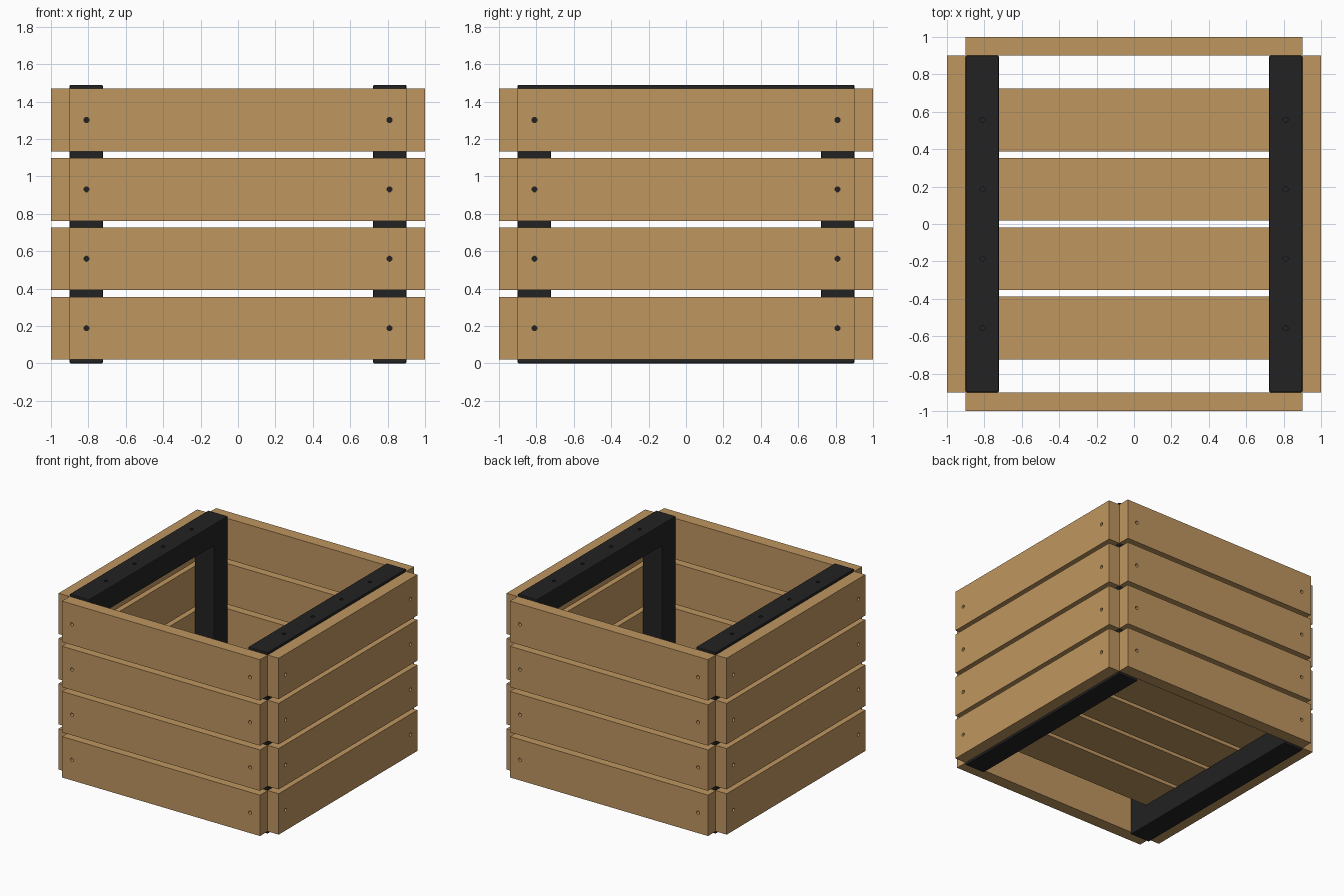
import bpy, bmesh, math
from mathutils import Matrix, Vector

if "Cube" in bpy.data.objects:
    bpy.data.objects.remove(bpy.data.objects["Cube"])


def material(name, rgb):
    m = bpy.data.materials.new(name)
    m.diffuse_color = (*rgb, 1)
    m.use_nodes = True
    m.node_tree.nodes["Principled BSDF"].inputs["Base Color"].default_value = m.diffuse_color
    return m


WOOD = material("pine wood", (0.521, 0.305, 0.117))
METAL = material("black metal", (0.016, 0.016, 0.016))

W = 0.9          # half width of the frame
BAR = 0.177      # square bar size
T = 0.1          # plank thickness
H = 1.49         # total height
PITCH, PLANK = 0.371, 0.336
SCREW = 0.81     # screw hole offset from the centre
ROWS = [(i - 1.5) * PITCH for i in range(4)]


def make_object(name, bm, mat):
    me = bpy.data.meshes.new(name)
    bm.to_mesh(me)
    bm.free()
    me.materials.append(mat)
    ob = bpy.data.objects.new(name, me)
    bpy.context.collection.objects.link(ob)
    return ob


def bake(ob):
    """Apply all modifiers of an object."""
    dg = bpy.context.evaluated_depsgraph_get()
    me = bpy.data.meshes.new_from_object(ob.evaluated_get(dg))
    ob.modifiers.clear()
    ob.data = me


def drill(ob, points, depth, mat):
    """Cut vertical round holes, centred on points."""
    bm = bmesh.new()
    for p in points:
        bmesh.ops.create_cone(bm, cap_ends=True, segments=12, radius1=0.014,
                              radius2=0.014, depth=depth,
                              matrix=Matrix.Translation(p))
    cutter = make_object("hole_cutter", bm, mat)
    cutter.hide_render = True
    mod = ob.modifiers.new("holes", 'BOOLEAN')
    mod.operation, mod.solver, mod.object = 'DIFFERENCE', 'EXACT', cutter
    bake(ob)
    bpy.data.objects.remove(cutter)


# Master plank: lies flat, two screw holes
bm = bmesh.new()
bmesh.ops.create_cube(bm, size=1, matrix=Matrix.Diagonal((2 * W, PLANK, T, 1)))
master = make_object("plank", bm, WOOD)
drill(master, [Vector((s * SCREW, 0, 0)) for s in (-1, 1)], 3 * T, WOOD)


def place(name, matrix):
    ob = bpy.data.objects.new(name, master.data)
    bpy.context.collection.objects.link(ob)
    ob.matrix_world = matrix


# Wall planks on the four sides
stand = Matrix.Rotation(math.pi / 2, 4, 'X')
for k, side in enumerate(("front", "right", "back", "left")):
    turn = Matrix.Rotation(k * math.pi / 2, 4, 'Z')
    for i, r in enumerate(ROWS):
        pos = Matrix.Translation((0, -W - T / 2, H / 2 + r))
        place(f"{side}_plank_{i + 1}", turn @ pos @ stand)

# Floor planks resting on the lower bars
for i, r in enumerate(ROWS):
    place(f"floor_plank_{i + 1}", Matrix.Translation((0, r, BAR + T / 2)))
bpy.data.objects.remove(master)

# Two rectangular frames of square bar
for side, s in (("left", -1), ("right", 1)):
    bm = bmesh.new()
    x0 = s * (W - BAR / 2) - BAR / 2
    loops = []
    for b in (0, BAR):
        y, z0, z1 = W - b, b, H - b
        loops.append([bm.verts.new((x0, *c)) for c in
                      ((-y, z0), (y, z0), (y, z1), (-y, z1))])
    outer, inner = loops
    faces = [bm.faces.new((outer[j], outer[(j + 1) % 4],
                           inner[(j + 1) % 4], inner[j])) for j in range(4)]
    ext = bmesh.ops.extrude_face_region(bm, geom=faces, use_keep_orig=True)
    new = [v for v in ext["geom"] if isinstance(v, bmesh.types.BMVert)]
    bmesh.ops.translate(bm, verts=new, vec=(BAR, 0, 0))
    bmesh.ops.recalc_face_normals(bm, faces=bm.faces)
    frame = make_object(f"{side}_frame", bm, METAL)
    bev = frame.modifiers.new("edges", 'BEVEL')
    bev.width, bev.segments, bev.limit_method = 0.006, 2, 'ANGLE'
    bake(frame)
    # Screw holes in the top bar
    drill(frame, [Vector((s * SCREW, r, H)) for r in ROWS], 0.06, METAL)
